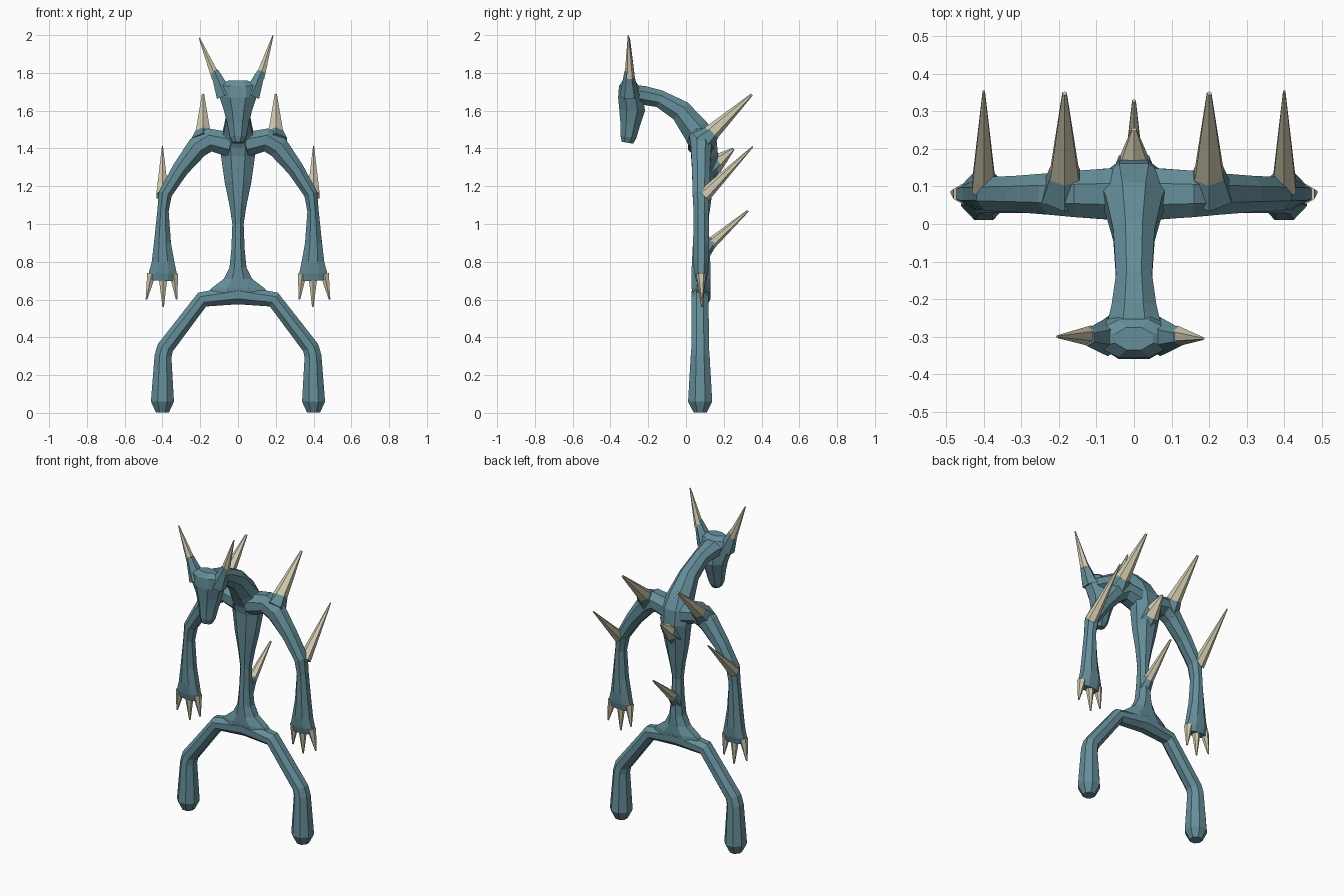
import bpy, bmesh, math
from mathutils import Vector

if "Cube" in bpy.data.objects:
    bpy.data.objects.remove(bpy.data.objects["Cube"])

X, Y = Vector((1, 0, 0)), Vector((0, 1, 0))


def material(name, rgb):
    m = bpy.data.materials.new(name)
    m.diffuse_color = (*rgb, 1)
    m.use_nodes = True
    m.node_tree.nodes["Principled BSDF"].inputs["Base Color"].default_value = m.diffuse_color
    return m


SKIN = material("blue grey skin", (0.13, 0.27, 0.32))
BONE = material("pale bone", (0.65, 0.60, 0.44))


def loft(name, rings, mat, side=X, n=8):
    """Faceted tube through rings of (centre, half size along side, half size across)."""
    bm = bmesh.new()
    pts = [Vector(r[0]) for r in rings]
    k = 1 / math.cos(math.pi / n)
    loops = []
    for i, (_, a, b) in enumerate(rings):
        t = Vector()
        if i > 0:
            t += (pts[i] - pts[i - 1]).normalized()
        if i < len(pts) - 1:
            t += (pts[i + 1] - pts[i]).normalized()
        v = t.cross(side).normalized()
        u = v.cross(t).normalized()
        loop = []
        for j in range(n):
            ang = 2 * math.pi * (j + 0.5) / n
            loop.append(bm.verts.new(pts[i] + u * a * k * math.cos(ang) + v * b * k * math.sin(ang)))
        loops.append(loop)
    for p, q in zip(loops, loops[1:]):
        for j in range(n):
            bm.faces.new((p[j], p[(j + 1) % n], q[(j + 1) % n], q[j]))
    bm.faces.new(loops[0])
    bm.faces.new(loops[-1])
    bmesh.ops.recalc_face_normals(bm, faces=bm.faces)
    mesh = bpy.data.meshes.new(name)
    bm.to_mesh(mesh)
    bm.free()
    mesh.materials.append(mat)
    obj = bpy.data.objects.new(name, mesh)
    bpy.context.collection.objects.link(obj)
    return obj


def cone(name, base, tip, r0, r1, mat=BONE, n=6):
    return loft(name, [(base, r0, r0), (tip, r1, r1)], mat, X, n)


# Torso, rising from the hips and curving forward into the neck: y, z, half width, half depth
torso = [(.08, .61, .18, .045), (.08, .66, .14, .05), (.08, .71, .075, .05), (.08, .77, .045, .05),
         (.08, .87, .035, .045), (.08, 1.0, .03, .035), (.085, 1.1, .045, .045),
         (.09, 1.22, .07, .055), (.10, 1.36, .09, .07), (.09, 1.43, .095, .075),
         (.05, 1.50, .075, .072), (-.03, 1.60, .055, .058), (-.14, 1.663, .048, .046),
         (-.22, 1.68, .06, .05), (-.30, 1.69, .08, .05)]
loft("torso_and_neck", [((0, y, z), a, b) for y, z, a, b in torso], SKIN)

# Head, hanging down to the snout
head = [(-.305, 1.76, .05, .03), (-.305, 1.735, .10, .05), (-.295, 1.68, .10, .065),
        (-.285, 1.60, .074, .068), (-.295, 1.53, .057, .053), (-.305, 1.46, .044, .042),
        (-.31, 1.43, .028, .03)]
loft("head", [((0, y, z), a, b) for y, z, a, b in head], SKIN)

# Both legs and the hip bar as one arch: x, z, half depth, half width
leg = [(.40, .003, .035, .035), (.40, .06, .064, .061), (.397, .30, .05, .045),
       (.385, .345, .046, .044), (.19, .60, .045, .042)]
half = [((x, .075, z), a, b) for x, z, a, b in leg]
other = [((-c[0], c[1], c[2]), a, b) for c, a, b in reversed(half)]
loft("legs", half + [((0, .08, .625), .05, .05)] + other, SKIN, Y)

# Arm profile: x, z, half depth, half width
arm = [(.04, 1.42, .07, .065), (.15, 1.445, .062, .062), (.215, 1.405, .055, .058),
       (.305, 1.29, .048, .044), (.385, 1.16, .045, .036), (.397, 1.07, .04, .03),
       (.40, .90, .042, .045), (.397, .80, .042, .06), (.398, .74, .036, .074),
       (.40, .70, .026, .066)]
claws = [(.34, .735, .325, .60), (.397, .72, .396, .56), (.458, .735, .485, .60)]

for s, tag in ((1, "right"), (-1, "left")):
    loft(f"{tag}_arm", [((s * x, .08, z), a, b) for x, z, a, b in arm], SKIN, Y)
    # Three claws per hand
    for i, (x0, z0, x1, z1) in enumerate(claws):
        cone(f"{tag}_claw_{i + 1}", (s * x0, .08, z0), (s * x1, .085, z1), .023, .004)
    # Shoulder and elbow spikes on skin mounds
    sx = .20 if s > 0 else -.185
    cone(f"{tag}_shoulder_mound", (sx, .08, 1.43), (sx, .14, 1.485), .06, .037, SKIN)
    cone(f"{tag}_shoulder_spike", (sx, .105, 1.455), (sx, .348, 1.685), .042, .006)
    cone(f"{tag}_elbow_spike", (s * .40, .095, 1.15), (s * .40, .354, 1.41), .032, .003)
    # Horns on skin stubs
    tip = (.185, -.305, 1.998) if s > 0 else (-.205, -.30, 1.985)
    cone(f"{tag}_horn_stub", (s * .07, -.30, 1.68), (s * .125, -.302, 1.81), .045, .02, SKIN)
    cone(f"{tag}_horn", (s * .116, -.298, 1.775), tip, .024, .003)

# Spine spikes
cone("upper_back_mound", (0, .10, 1.29), (0, .17, 1.335), .065, .04, SKIN)
cone("upper_back_spike", (0, .145, 1.31), (0, .252, 1.398), .046, .006)
cone("lower_back_mound", (0, .085, .84), (0, .145, .915), .036, .024, SKIN)
cone("lower_back_spike", (0, .125, .89), (0, .328, 1.07), .027, .005)
